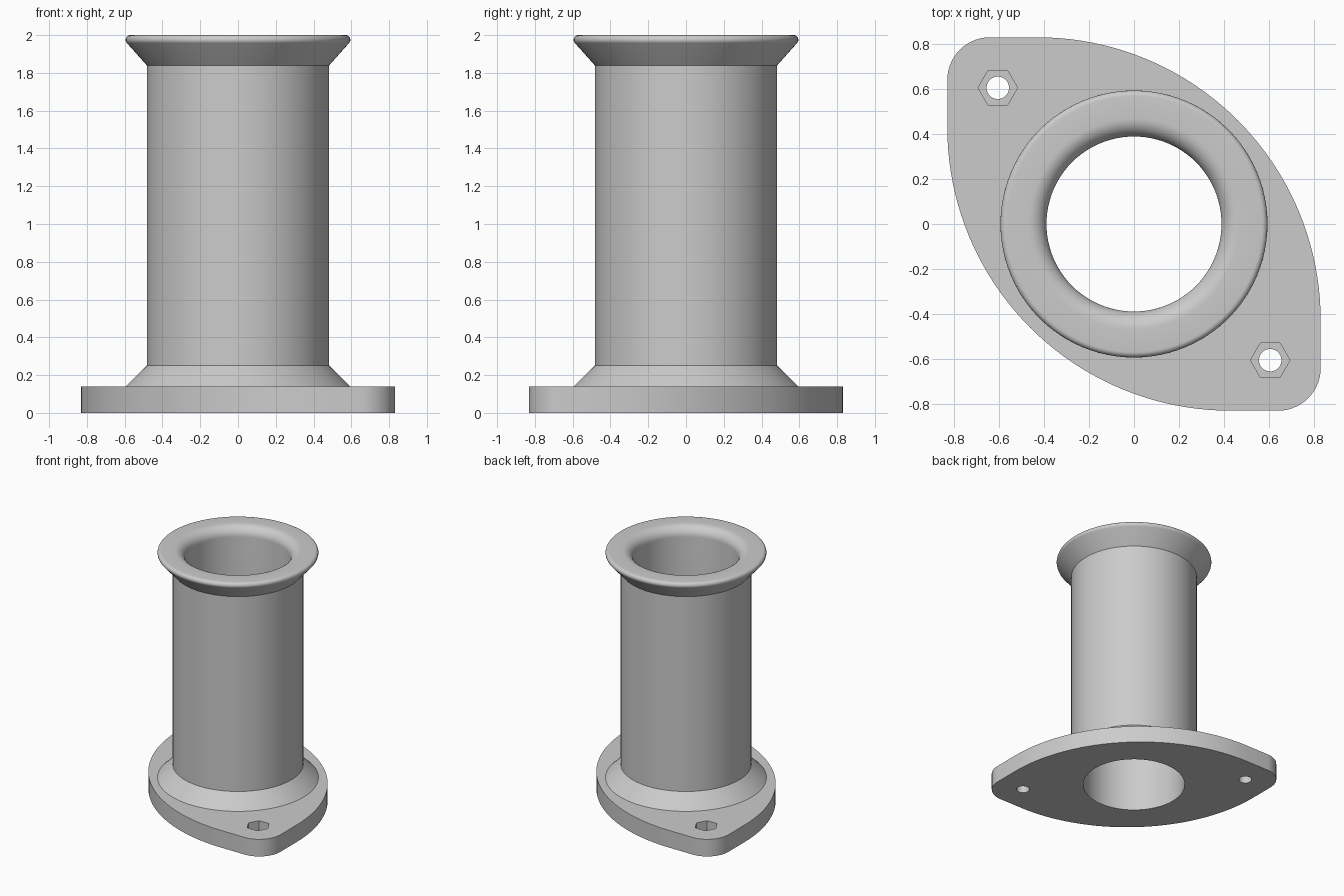
import bpy, bmesh
from math import sin, cos, pi, radians

cube = bpy.data.objects.get("Cube")
if cube:
    bpy.data.objects.remove(cube, do_unlink=True)

SEG = 96
BORE = 0.39
PLATE_TOP = 0.14

grey = bpy.data.materials.new("plain grey")
grey.use_nodes = True
grey.diffuse_color = (0.6, 0.6, 0.6, 1)
grey.node_tree.nodes["Principled BSDF"].inputs["Base Color"].default_value = (0.6, 0.6, 0.6, 1)


def finish(name, bm):
    bmesh.ops.recalc_face_normals(bm, faces=bm.faces)
    mesh = bpy.data.meshes.new(name)
    bm.to_mesh(mesh)
    bm.free()
    mesh.materials.append(grey)
    obj = bpy.data.objects.new(name, mesh)
    bpy.context.collection.objects.link(obj)
    return obj


def arc(cx, cy, r, start, end, steps):
    """Points along an arc, angles in degrees."""
    angles = [radians(start + (end - start) * i / steps) for i in range(steps + 1)]
    return [(cx + r * cos(a), cy + r * sin(a)) for a in angles]


def circle(cx, cy, r, steps):
    return arc(cx, cy, r, 0, 360, steps)[:-1]


def prism(name, outline, z0, z1):
    bm = bmesh.new()
    face = bm.faces.new([bm.verts.new((x, y, z0)) for x, y in outline])
    top = bmesh.ops.extrude_face_region(bm, geom=[face])["geom"]
    verts = [v for v in top if isinstance(v, bmesh.types.BMVert)]
    bmesh.ops.translate(bm, verts=verts, vec=(0, 0, z1 - z0))
    return finish(name, bm)


def cut(target, cutter):
    mod = target.modifiers.new("cut", "BOOLEAN")
    mod.operation = "DIFFERENCE"
    mod.solver = "EXACT"
    mod.object = cutter
    bpy.context.view_layer.objects.active = target
    bpy.ops.object.modifier_apply(modifier=mod.name)
    bpy.data.objects.remove(cutter, do_unlink=True)


def smooth(obj):
    bpy.ops.object.select_all(action="DESELECT")
    obj.select_set(True)
    bpy.context.view_layer.objects.active = obj
    bpy.ops.object.shade_smooth_by_angle(angle=radians(28))


# Lens-shaped base plate: one large side arc and one corner, repeated by half turn
half = arc(-0.43, -0.43, 1.262, 0, 90, 40) + arc(-0.642, 0.642, 0.19, 90, 180, 14)
plate = prism("base_plate", half + [(-x, -y) for x, y in half], 0, PLATE_TOP)

# Centre bore, bolt holes and hexagonal nut pockets
cut(plate, prism("bore_cutter", circle(0, 0, BORE, SEG), -0.1, 0.3))
for side in (-1, 1):
    x, y = 0.607 * side, -0.607 * side
    cut(plate, prism("bolt_cutter", circle(x, y, 0.05, 32), -0.1, 0.3))
    cut(plate, prism("nut_cutter", circle(x, y, 0.088, 6), 0.06, 0.3))
smooth(plate)

# Flared tube: lower cone, straight wall, upper cone, rounded rim and rounded bore mouth
profile = [(BORE, PLATE_TOP), (0.595, PLATE_TOP), (0.483, 0.25), (0.483, 1.84)]
profile += arc(0.57, 1.975, 0.025, -45, 90, 10)
profile += arc(BORE + 0.08, 1.92, 0.08, 90, 180, 12)

bm = bmesh.new()
rings = [[bm.verts.new((r * cos(2 * pi * i / SEG), r * sin(2 * pi * i / SEG), z))
          for i in range(SEG)] for r, z in profile]
for a, b in zip(rings, rings[1:] + rings[:1]):
    for i in range(SEG):
        j = (i + 1) % SEG
        bm.faces.new((a[i], a[j], b[j], b[i]))
smooth(finish("flared_tube", bm))
